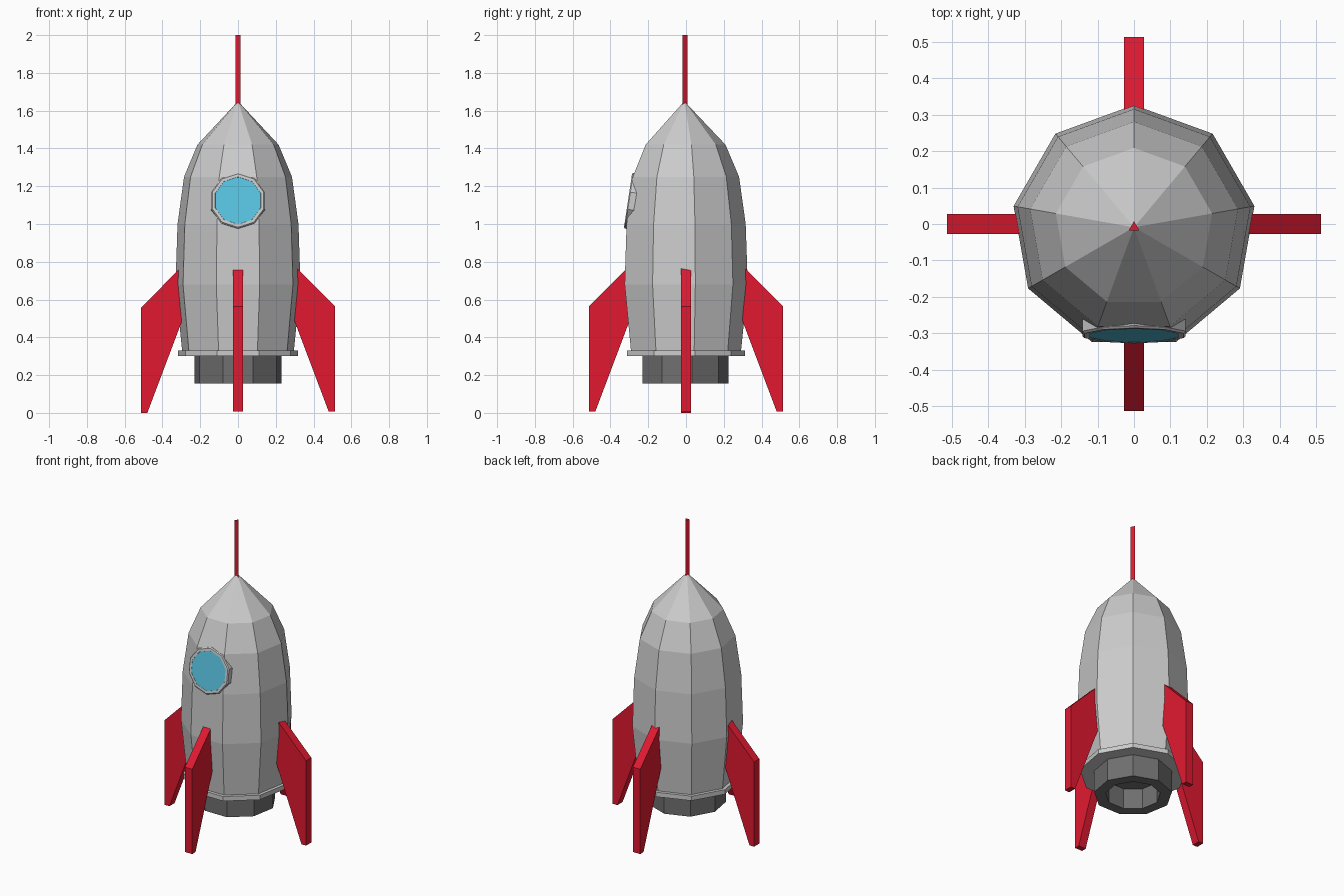
import bpy, bmesh
from math import sin, cos, radians, pi
from mathutils import Matrix, Vector

if "Cube" in bpy.data.objects:
    bpy.data.objects.remove(bpy.data.objects["Cube"])

CY = -0.009  # the nine-sided hull is offset slightly so its extents are centred


def material(name, rgb):
    m = bpy.data.materials.new(name)
    m.diffuse_color = (*rgb, 1)
    m.use_nodes = True
    m.node_tree.nodes["Principled BSDF"].inputs["Base Color"].default_value = m.diffuse_color
    return m


def finish(name, bm, mat=None, matrix=None):
    bmesh.ops.remove_doubles(bm, verts=bm.verts, dist=1e-5)
    bmesh.ops.recalc_face_normals(bm, faces=bm.faces)
    mesh = bpy.data.meshes.new(name)
    bm.to_mesh(mesh)
    bm.free()
    ob = bpy.data.objects.new(name, mesh)
    bpy.context.collection.objects.link(ob)
    if mat:
        mesh.materials.append(mat)
    if matrix:
        ob.matrix_world = matrix
    return ob


def lathe(name, profile, sides, mat=None, matrix=None):
    """Flat-faced revolve of (radius, z) points, first corner towards +y."""
    bm = bmesh.new()
    verts = [bm.verts.new((0 if r == 0 else r * 1.0, 0, z)) for r, z in profile]
    edges = [bm.edges.new(p) for p in zip(verts, verts[1:])]
    bmesh.ops.rotate(bm, verts=verts, cent=(0, 0, 0), matrix=Matrix.Rotation(pi / 2, 3, 'Z'))
    bmesh.ops.spin(bm, geom=verts + edges, cent=(0, 0, 0), axis=(0, 0, 1),
                   angle=2 * pi, steps=sides, use_merge=False)
    return finish(name, bm, mat, matrix)


red = material("red", (0.75, 0.01, 0.03))
blue = material("glass_blue", (0.1, 0.55, 0.75))
dark = material("dark_grey", (0.16, 0.16, 0.16))
centre = Matrix.Translation((0, CY, 0))

# Hull, base rim and hollow nozzle
lathe("hull", [(0, 1.65), (0.218, 1.42), (0.29, 1.25), (0.325, 1.0),
               (0.336, 0.68), (0.30, 0.325), (0, 0.325)], 9, None, centre)
lathe("base_rim", [(0, 0.33), (0.322, 0.33), (0.322, 0.30), (0, 0.30)], 9, None, centre)
lathe("nozzle", [(0, 0.305), (0.235, 0.305), (0.235, 0.155), (0.165, 0.155),
                 (0.165, 0.29), (0, 0.29)], 9, dark, centre)

# Three-sided antenna on the tip
lathe("antenna", [(0, 2.0), (0.0165, 2.0), (0.0165, 1.60), (0, 1.60)], 3, red, centre)

# Porthole: tilted frame sunk into the front face, with a round pane
tilt = Matrix.Translation((0, -0.307, 1.124)) @ Matrix.Rotation(radians(90 - 8.5), 4, 'X')
lathe("window_frame", [(0, -0.04), (0.149, -0.04), (0.149, -0.006), (0.143, 0),
                       (0.127, 0), (0.125, -0.004), (0, -0.004)], 10, None, tilt)
lathe("window_pane", [(0, -0.001), (0.125, -0.001), (0.125, -0.01), (0, -0.01)], 20, blue, tilt)

# Four swept fins
outline = [(0.27, 0.805), (0.514, 0.56), (0.514, 0.003), (0.48, 0.003), (0.27, 0.56)]
for i, side in enumerate(("right", "back", "left", "front")):
    bm = bmesh.new()
    face = bm.faces.new([bm.verts.new((r, -0.027, z)) for r, z in outline])
    ext = bmesh.ops.extrude_face_region(bm, geom=[face], use_keep_orig=True)
    moved = [v for v in ext["geom"] if isinstance(v, bmesh.types.BMVert)]
    bmesh.ops.translate(bm, verts=moved, vec=(0, 0.054, 0))
    drop = -0.003 if side == "left" else 0.004
    finish(side + "_fin", bm, red,
           Matrix.Translation((0, 0, drop)) @ Matrix.Rotation(i * pi / 2, 4, 'Z'))
